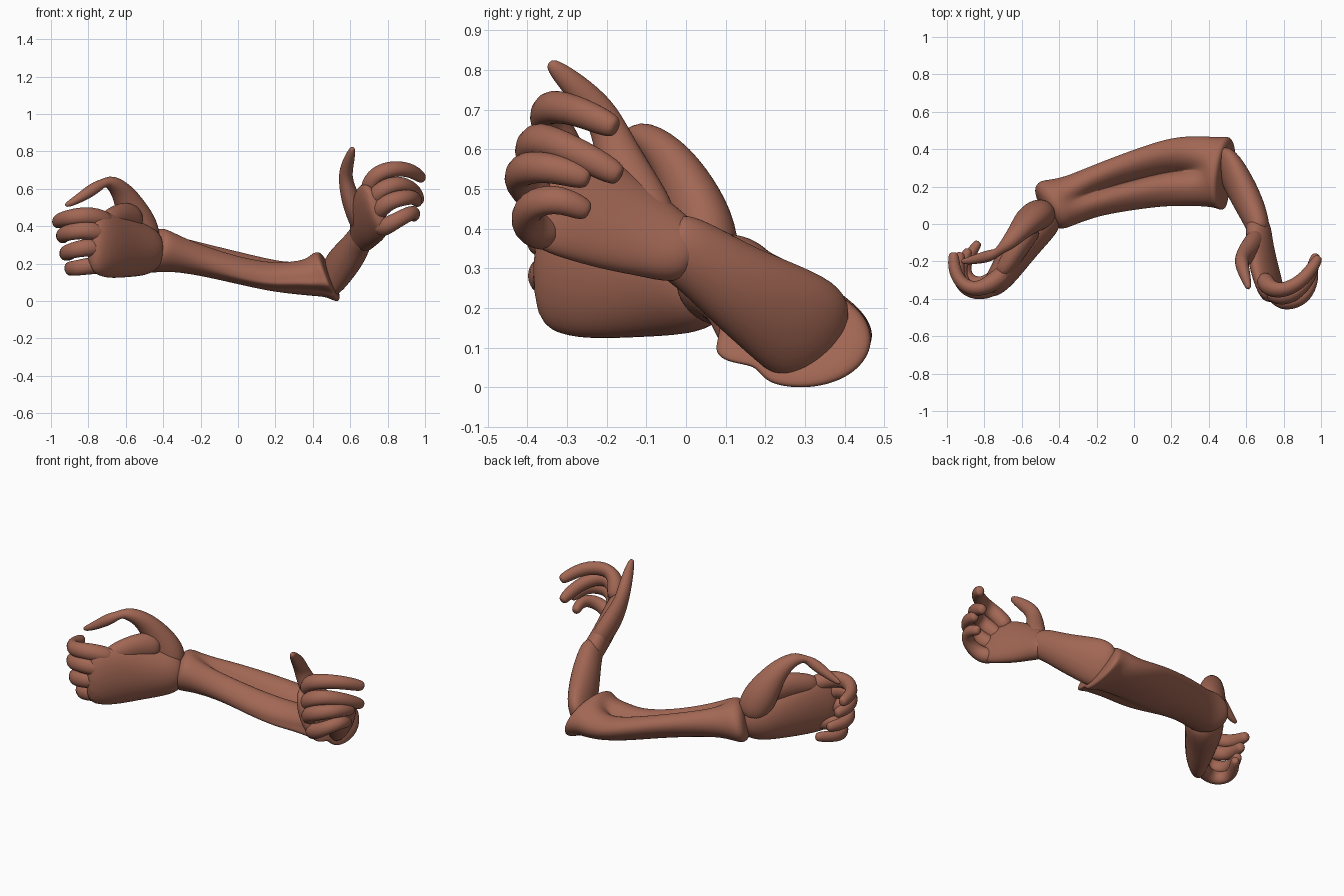
import bpy, bmesh, math
from mathutils import Vector as V

skin = bpy.data.materials.new("brown skin")
skin.diffuse_color = (0.36, 0.135, 0.088, 1)


def bump(t, centre, width):
    return math.exp(-((t - math.radians(centre)) / width) ** 2)


def loft(name, sections, sides=12, grow=1.04):
    """Skin closed rings; section = centre, half-axis a, half-axis b, top groove, front crease."""
    bm = bmesh.new()
    rings = []
    for c, a, b, groove, crease in sections:
        ring = []
        for i in range(sides):
            t = math.tau * i / sides
            k = 1 - groove * bump(t, 88, 0.3) - crease * (bump(t, 230, 0.22) - 0.8 * bump(t, 204, 0.22))
            ring.append(bm.verts.new(V(c) + (V(a) * math.cos(t) + V(b) * math.sin(t)) * k * grow))
        rings.append(ring)
    for r, s in zip(rings, rings[1:]):
        for i in range(sides):
            j = (i + 1) % sides
            bm.faces.new((r[i], r[j], s[j], s[i]))
    bm.faces.new(rings[0][::-1])
    bm.faces.new(rings[-1])
    bmesh.ops.recalc_face_normals(bm, faces=bm.faces)
    for f in bm.faces:
        f.smooth = True
    me = bpy.data.meshes.new(name)
    bm.to_mesh(me)
    bm.free()
    me.materials.append(skin)
    ob = bpy.data.objects.new(name, me)
    bpy.context.collection.objects.link(ob)
    sub = ob.modifiers.new("smooth", "SUBSURF")
    sub.levels = sub.render_levels = 2
    return ob


def limb(name, pts, ref, sides=12):
    """Tube through points (x, y, z, half width along ref, half thickness)."""
    ps = [V(p[:3]) for p in pts]
    secs = []
    for i, p in enumerate(pts):
        t = (ps[min(i + 1, len(ps) - 1)] - ps[max(i - 1, 0)]).normalized()
        u = V(ref)
        u = (u - t * u.dot(t)).normalized()
        secs.append((ps[i], u * p[3], t.cross(u) * p[4], 0, 0))
    return loft(name, secs, sides)


def finger(name, joints, r, ref=(0, 0, 1)):
    """Tapered finger through its joints, with a rounded tip."""
    n = len(joints)
    pts = [(*j, r * (1 - 0.38 * i / (n - 1)), r * (1 - 0.45 * i / (n - 1))) for i, j in enumerate(joints)]
    tip = V(joints[-1]) + (V(joints[-1]) - V(joints[-2])).normalized() * 0.02
    pts.append((*tip, r * 0.35, r * 0.3))
    return limb(name, pts, ref, 10)


# Long forearm with a deep groove along its top and a flared elbow cuff
loft("long_forearm", [
    ((-.495, .10, .27), (-.04, .08, 0), (.02, 0, .08), 0, 0),
    ((-.46, .10, .27), (-.05, .125, 0), (.03, 0, .115), 0, 0),
    ((-.42, .105, .27), (-.05, .13, 0), (.03, 0, .118), 0, 0),
    ((-.34, .125, .26), (-.04, .12, .01), (.02, 0, .10), .2, 0),
    ((-.20, .18, .23), (-.03, .13, .025), (.01, 0, .09), .9, 0),
    ((0, .235, .18), (-.02, .155, .035), (0, 0, .085), 1.1, .05),
    ((.18, .28, .14), (0, .178, .02), (0, 0, .088), 1.1, .12),
    ((.30, .287, .13), (0, .182, 0), (-.02, 0, .095), .9, .16),
    ((.38, .285, .13), (.01, .182, 0), (-.03, 0, .103), .25, .17),
    ((.43, .28, .135), (.01, .183, 0), (-.04, 0, .112), 0, .17),
    ((.465, .275, .13), (.02, .19, -.01), (-.05, 0, .13), 0, .17),
    ((.49, .275, .13), (.02, .19, -.01), (-.05, 0, .13), 0, .17),
    ((.50, .275, .13), (.02, .15, 0), (-.04, 0, .10), 0, .1)], 36, 1.01)

# Short forearm rising out of the cuff
limb("short_forearm", [
    (.46, .37, .10, .09, .04), (.505, .315, .135, .145, .065), (.555, .225, .195, .13, .078),
    (.61, .12, .26, .108, .078), (.645, .04, .32, .093, .07), (.665, -.02, .355, .088, .062),
    (.672, -.06, .37, .07, .05)], (0, .6, .8))

# Palms
limb("right_palm", [
    (.66, .03, .33, .06, .05), (.665, -.02, .345, .09, .065), (.67, -.07, .37, .105, .062),
    (.68, -.15, .405, .13, .062), (.70, -.25, .455, .155, .06), (.725, -.34, .49, .16, .055),
    (.745, -.42, .495, .12, .035)], (-.09, 0, .25))
limb("left_palm", [
    (-.43, .08, .27, .08, .07), (-.47, .05, .27, .125, .105), (-.53, -.01, .275, .145, .115),
    (-.60, -.11, .285, .16, .10), (-.67, -.22, .295, .175, .085), (-.73, -.31, .305, .175, .07),
    (-.79, -.37, .31, .14, .045)], (0, 0, 1))

# Thumbs
limb("right_thumb", [
    (.665, -.06, .38, .06, .05), (.635, -.12, .46, .08, .055), (.60, -.16, .55, .065, .05),
    (.575, -.19, .64, .047, .038), (.577, -.22, .70, .042, .036), (.595, -.28, .76, .034, .029),
    (.61, -.33, .805, .022, .018), (.612, -.345, .82, .01, .01)], (0, 1, .5))
limb("left_thumb", [
    (-.48, .06, .28, .08, .08), (-.525, .045, .39, .105, .085), (-.57, .01, .49, .085, .07),
    (-.62, -.045, .59, .058, .052), (-.69, -.125, .65, .04, .04), (-.75, -.165, .615, .037, .036),
    (-.83, -.185, .56, .028, .028), (-.90, -.20, .52, .018, .018), (-.925, -.20, .51, .009, .009)], (.8, .3, 0))
# Webs of skin between thumb and palm
limb("left_thumb_web", [(-.54, .0, .42, .08, .07), (-.60, -.09, .45, .085, .06),
                        (-.66, -.19, .44, .07, .055), (-.72, -.28, .42, .05, .04)], (0, 0, 1))

# Curled fingers, from index to little finger
HANDS = {
    "right": [
        [(.69, -.28, .56), (.72, -.35, .67), (.81, -.36, .71), (.92, -.29, .705), (.98, -.19, .66)],
        [(.71, -.32, .51), (.76, -.40, .60), (.86, -.385, .635), (.945, -.28, .595), (.97, -.18, .54)],
        [(.73, -.34, .45), (.79, -.43, .53), (.89, -.41, .555), (.945, -.34, .555), (.96, -.26, .53)],
        [(.745, -.33, .38), (.805, -.41, .405), (.90, -.40, .46), (.95, -.33, .48), (.94, -.26, .45)]],
    "left": [
        [(-.67, -.24, .41), (-.78, -.34, .46), (-.89, -.355, .45), (-.96, -.27, .43), (-.965, -.17, .42)],
        [(-.69, -.28, .34), (-.79, -.37, .385), (-.90, -.36, .37), (-.95, -.27, .35), (-.93, -.17, .34)],
        [(-.70, -.28, .28), (-.80, -.37, .29), (-.89, -.355, .27), (-.94, -.26, .25), (-.89, -.15, .25)],
        [(-.69, -.25, .20), (-.78, -.32, .19), (-.87, -.32, .175), (-.92, -.23, .17), (-.84, -.11, .19)]]}
for side, fingers in HANDS.items():
    for label, joints, r in zip(("index", "middle", "ring", "little"), fingers, (.056, .056, .054, .052)):
        finger(f"{side}_{label}_finger", joints, r)
